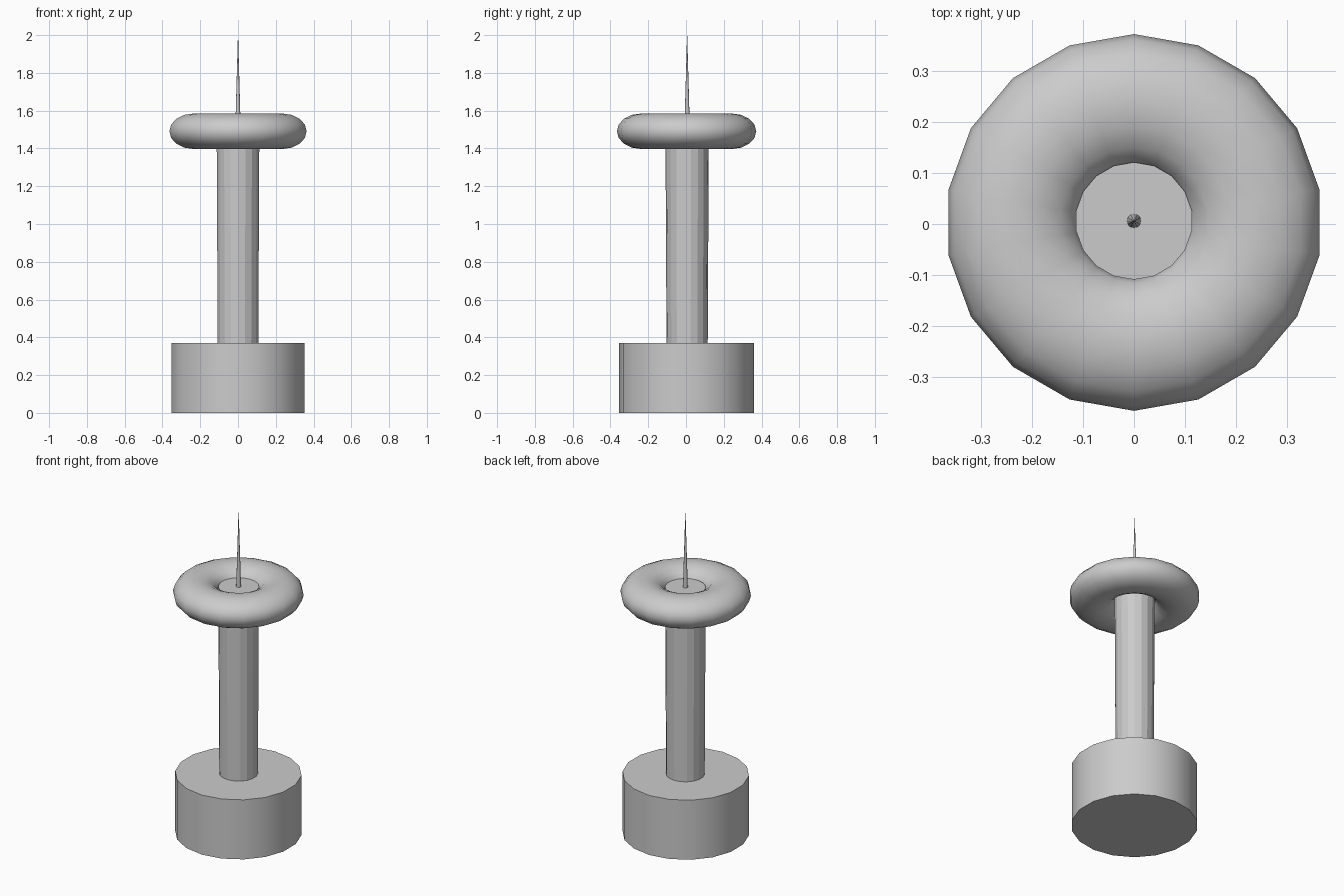
import bpy
import bmesh
from math import cos, sin, pi, radians

cube = bpy.data.objects.get("Cube")
if cube:
    bpy.data.objects.remove(cube, do_unlink=True)

SIDES = 18
CY = 0.003

grey = bpy.data.materials.new("plain_grey")
grey.use_nodes = True
colour = (0.6, 0.6, 0.6, 1)
grey.diffuse_color = colour
grey.node_tree.nodes["Principled BSDF"].inputs["Base Color"].default_value = colour


def lathe(name, profile, sides=SIDES, closed=False, smooth=True, y=CY):
    """Turn a radius/height profile around z; open profiles get end caps."""
    bm = bmesh.new()
    rings = []
    for r, z in profile:
        rings.append([bm.verts.new((r * cos(pi / 2 + 2 * pi * i / sides),
                                    r * sin(pi / 2 + 2 * pi * i / sides), z))
                      for i in range(sides)])
    pairs = list(zip(rings, rings[1:]))
    if closed:
        pairs.append((rings[-1], rings[0]))
    else:
        bm.faces.new(rings[0])
        bm.faces.new(rings[-1])
    for a, b in pairs:
        for i in range(sides):
            j = (i + 1) % sides
            bm.faces.new((a[i], a[j], b[j], b[i]))
    bmesh.ops.recalc_face_normals(bm, faces=bm.faces)
    mesh = bpy.data.meshes.new(name)
    bm.to_mesh(mesh)
    bm.free()
    mesh.materials.append(grey)
    obj = bpy.data.objects.new(name, mesh)
    obj.location.y = y
    bpy.context.collection.objects.link(obj)
    if smooth:
        bpy.ops.object.select_all(action='DESELECT')
        obj.select_set(True)
        bpy.context.view_layer.objects.active = obj
        bpy.ops.object.shade_smooth_by_angle(angle=radians(40))
    return obj


# Round foot
lathe("base", [(0.357, 0), (0.357, 0.37)])

# Faceted column, its flat top filling the ring
lathe("column", [(0.109, 0.36), (0.115, 1.53)], smooth=False, y=0.006)

# Flattened ring around the column top
ring = [(0.239 + 0.13 * cos(2 * pi * k / 16), 1.491 + 0.094 * sin(2 * pi * k / 16))
        for k in range(16)]
lathe("ring", ring, closed=True)

# Thin spike
lathe("spike", [(0.014, 1.52), (0.0005, 2.0)], sides=12, y=0.006)
